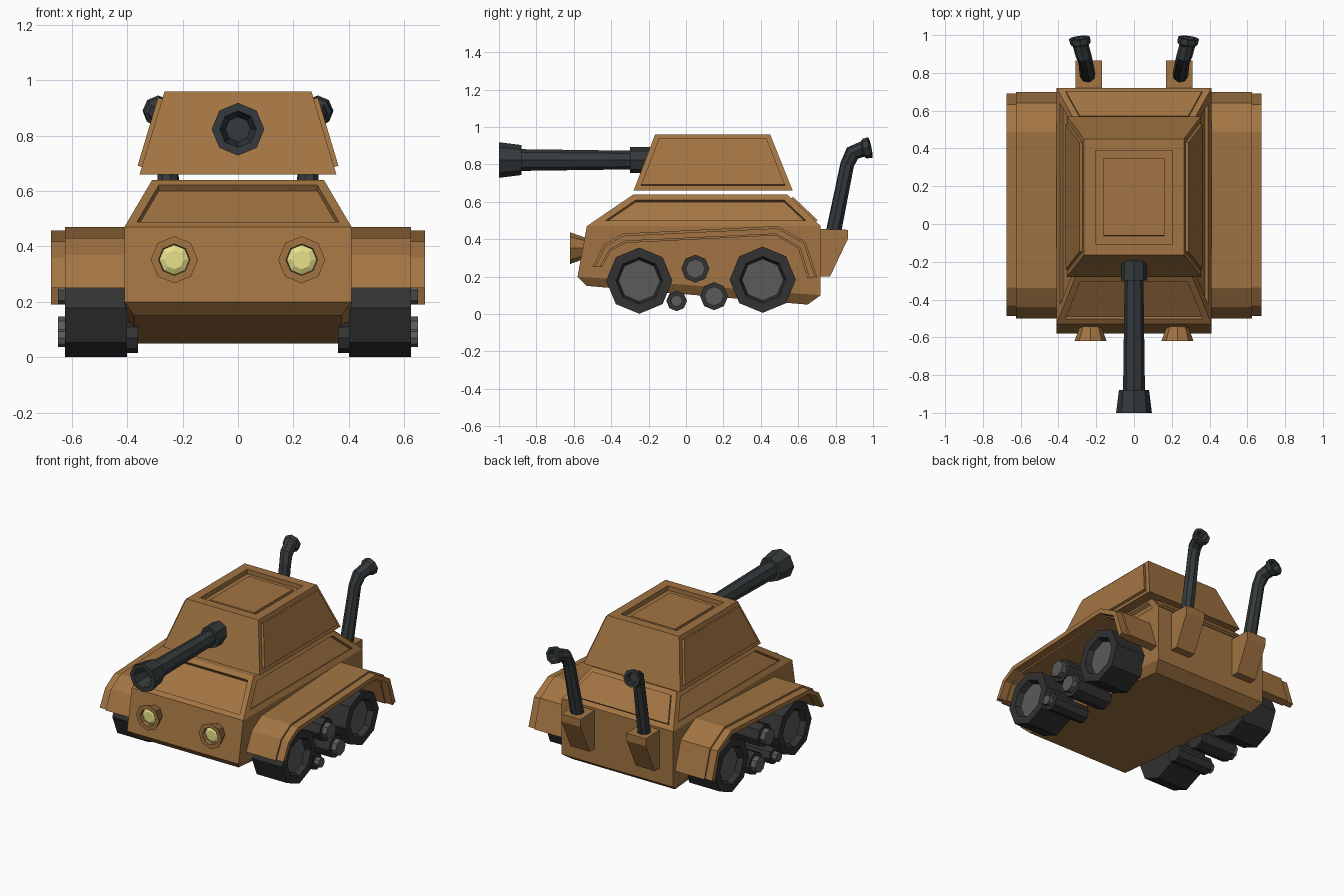
import bpy, bmesh
from math import sin, cos, pi
from mathutils import Vector

if "Cube" in bpy.data.objects:
    bpy.data.objects.remove(bpy.data.objects["Cube"])


def material(name, rgb):
    m = bpy.data.materials.new(name)
    m.diffuse_color = (*rgb, 1)
    m.use_nodes = True
    m.node_tree.nodes["Principled BSDF"].inputs["Base Color"].default_value = m.diffuse_color
    return m


BROWN = material("brown_paint", (0.36, 0.175, 0.055))
GUN = material("gun_metal", (0.035, 0.042, 0.045))
TYRE = material("tyre_rubber", (0.032, 0.032, 0.032))
HUB = material("hub_metal", (0.10, 0.105, 0.105))
GLASS = material("lamp_glass", (0.8, 0.76, 0.26))


def finish(bm, name, mat, mirror=False):
    bmesh.ops.recalc_face_normals(bm, faces=bm.faces)
    me = bpy.data.meshes.new(name)
    bm.to_mesh(me)
    bm.free()
    me.materials.append(mat)
    ob = bpy.data.objects.new(name, me)
    bpy.context.collection.objects.link(ob)
    if mirror:
        ob.modifiers.new("mirror", 'MIRROR')
    return ob


def skin(loops):
    """Closed body from a stack of equal-sized point loops."""
    bm = bmesh.new()
    rings = [[bm.verts.new(p) for p in loop] for loop in loops]
    n = len(rings[0])
    for a, b in zip(rings, rings[1:]):
        for i in range(n):
            j = (i + 1) % n
            bm.faces.new((a[i], a[j], b[j], b[i]))
    bm.faces.new(rings[0])
    bm.faces.new(rings[-1])
    bmesh.ops.recalc_face_normals(bm, faces=bm.faces)
    return bm


def circle(centre, direction, r, n=8):
    d = Vector(direction).normalized()
    side = d.cross(Vector((0, 0, 1))).normalized()
    up = side.cross(d)
    return [Vector(centre) + r * (side * cos(2 * pi * i / n) + up * sin(2 * pi * i / n))
            for i in range(n)]


def lathe(name, origin, axis, profile, mat, mirror=False):
    """Eight-sided turned part; profile is (distance along axis, radius)."""
    o, a = Vector(origin), Vector(axis)
    return finish(skin([circle(o + a * t, a, r) for t, r in profile]), name, mat, mirror)


def prism(name, outline, x0, x1, mat):
    return finish(skin([[(x, y, z) for y, z in outline] for x in (x0, x1)]), name, mat, True)


def deck(w, yf, zf, yb, zb):
    return [(-w, yf, zf), (w, yf, zf), (w, yb, zb), (-w, yb, zb)]


def panel(bm, direction, border, depth):
    """Inset the face that looks along direction, then sink or raise it."""
    bm.normal_update()
    f = max(bm.faces, key=lambda f: f.normal.dot(Vector(direction).normalized()))
    bmesh.ops.inset_individual(bm, faces=[f], thickness=border, use_even_offset=True)
    bmesh.ops.inset_individual(bm, faces=[f], thickness=0.0005, depth=depth)


# Hull with recessed upper panels
bm = skin([deck(.375, -.53, .15, .65, .05), deck(.41, -.58, .20, .72, .10),
           deck(.41, -.53, .47, .72, .47), deck(.31, -.28, .64, .54, .64)])
panel(bm, (0, -.56, .83), .033, -.025)
panel(bm, (0, .69, .73), .033, .012)
for s in (1, -1):
    panel(bm, (s * .86, 0, .5), .035, -.02)
finish(bm, "hull", BROWN)

# Turret with raised sides and a stepped hatch in the roof
bm = skin([deck(.355, -.28, .66, .57, .66), deck(.265, -.165, .96, .45, .96)])
for s in (1, -1):
    panel(bm, (s * .96, 0, .29), .028, .016)
panel(bm, (0, 0, 1), .06, -.03)
panel_faces = [f for f in bm.faces if abs(f.calc_center_median().z - .93) < .004]
bmesh.ops.inset_individual(bm, faces=panel_faces, thickness=.06)
bmesh.ops.inset_individual(bm, faces=panel_faces, thickness=.0005, depth=.012)
finish(bm, "turret", BROWN)

# Cannon: collar, barrel, flared muzzle and bore
lathe("cannon", (0, 0, .823), (0, -1, 0),
      [(.15, .07), (.30, .07), (.30, .05), (.88, .058), (.88, .08), (1, .095),
       (1, .066), (.95, .055), (.90, .045)], GUN)

# Headlights
lathe("headlight_housing", (.23, 0, .352), (0, -1, 0),
      [(.53, .055), (.55, .06), (.62, .085), (.62, .057), (.585, .052)], BROWN, True)
lathe("headlight_lens", (.23, 0, .352), (0, -1, 0),
      [(.58, .054), (.597, .054), (.608, .034)], GLASS, True)

# Fenders and their slightly lower outer lips
prism("fender", [(-.50, .25), (-.44, .37), (-.34, .43), (.49, .47), (.64, .385), (.70, .20),
                 (.65, .19), (.60, .35), (.48, .42), (-.32, .38), (-.40, .34), (-.45, .25)],
      .40, .625, BROWN)
prism("fender_lip", [(-.488, .25), (-.431, .36), (-.336, .418), (.488, .458), (.632, .377),
                     (.69, .20), (.66, .19), (.61, .355), (.482, .428), (-.325, .39),
                     (-.408, .345), (-.46, .25)], .62, .675, BROWN)

# Large wheels with dished hubs
for label, y, z in (("front", -.25, .178), ("rear", .41, .183)):
    lathe(label + "_tyre", (0, y, z), (1, 0, 0),
          [(.40, .177), (.625, .177), (.625, .125), (.585, .11)], TYRE, True)
    lathe(label + "_hub", (0, y, z), (1, 0, 0), [(.58, .112), (.588, .112)], HUB, True)

# Small road wheels with projecting hubs
for i, (y, z, r) in enumerate(((.05, .242, .075), (-.05, .07, .055), (.15, .095, .075))):
    lathe(f"road_wheel_{i + 1}", (0, y, z), (1, 0, 0), [(.36, r), (.615, r)], TYRE, True)
    lathe(f"road_hub_{i + 1}", (0, y, z), (1, 0, 0),
          [(.60, r - .023), (.65, r - .023)], HUB, True)

# Exhaust boxes on the back and bent pipes with open tips
prism("exhaust_box", [(.70, .20), (.70, .455), (.865, .45), (.865, .40), (.77, .20)],
      .17, .31, BROWN)
tip = (.12, .95, .2)
pipe = [((.245, .785, .42), (.05, .2, 1), .042), ((.257, .862, .80), (.07, .3, 1), .038),
        ((.267, .89, .86), (.1, .8, .8), .042), ((.282, .945, .882), tip, .042),
        ((.283, .955, .884), tip, .054), ((.289, .985, .89), tip, .056),
        ((.289, .985, .89), tip, .038), ((.282, .945, .882), tip, .03)]
finish(skin([circle(*ring) for ring in pipe]), "exhaust_pipe", GUN, True)
